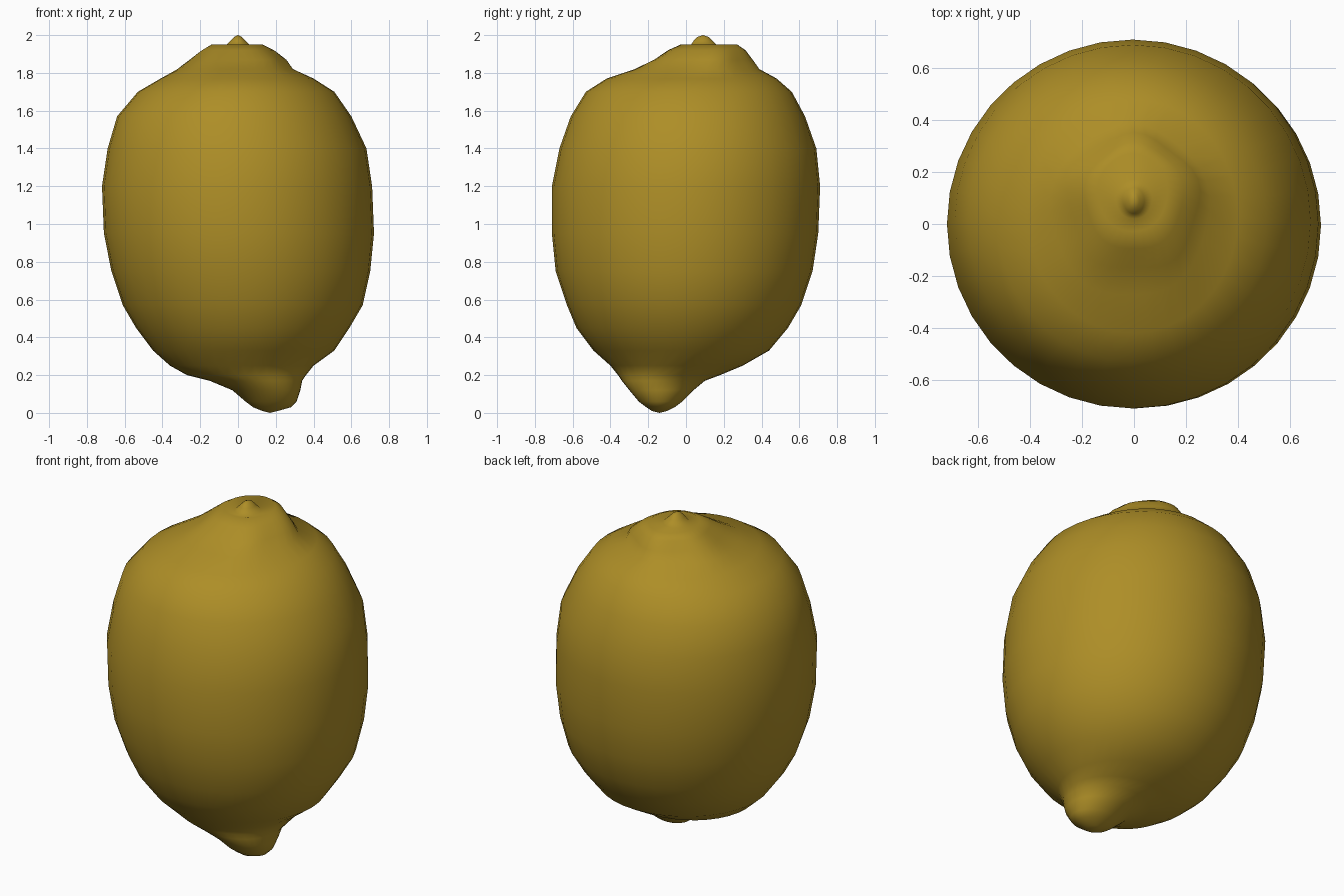
import bpy
import bmesh
import math
from mathutils import Vector

cube = bpy.data.objects.get("Cube")
if cube:
    bpy.data.objects.remove(cube, do_unlink=True)

SEGMENTS = 36

# Cross-sections of the fruit: height, left, right, front, back
SECTIONS = [
    (.01, .13, .21, -.18, -.1),
    (.03, .08, .28, -.21, -.06),
    (.06, .04, .31, -.25, -.02),
    (.12, -.03, .33, -.3, .04),
    (.17, -.15, .34, -.34, .1),
    (.2, -.27, .36, -.36, .18),
    (.25, -.36, .4, -.4, .3),
    (.33, -.45, .51, -.49, .44),
    (.45, -.54, .59, -.58, .54),
    (.57, -.61, .66, -.63, .61),
    (.75, -.67, .7, -.69, .67),
    (.95, -.71, .72, -.71, .7),
    (1.2, -.72, .71, -.71, .71),
    (1.4, -.69, .68, -.67, .69),
    (1.57, -.64, .6, -.61, .63),
    (1.7, -.53, .51, -.53, .56),
    (1.77, -.41, .4, -.42, .48),
    (1.82, -.32, .29, -.28, .38),
    (1.87, -.25, .25, -.18, .34),
    (1.92, -.19, .19, -.1, .31),
    (1.95, -.14, .13, -.03, .27),
    (1.94, -.07, .07, .02, .17),
    (1.97, -.04, .04, .04, .14),
    (1.99, -.02, .02, .06, .12),
]


def flat_material(name, colour):
    """Create a plain material with one colour."""
    material = bpy.data.materials.new(name)
    material.use_nodes = True
    material.diffuse_color = colour
    shader = material.node_tree.nodes["Principled BSDF"]
    shader.inputs["Base Color"].default_value = colour
    shader.inputs["Roughness"].default_value = .6
    return material


def section_ring(bm, height, left, right, front, back):
    """Add one oval ring of vertices, gently lumpy around the stem shoulder."""
    centre = Vector(((left + right) / 2, (front + back) / 2, height))
    ring = []
    for step in range(SEGMENTS):
        angle = math.tau * step / SEGMENTS
        shoulder = max(0, 1 - abs(height - 1.87) / .1)
        lump = 1 + .05 * shoulder * math.sin(5 * angle)
        offset = Vector((
            (right - left) / 2 * math.cos(angle) * lump,
            (back - front) / 2 * math.sin(angle) * lump,
            0,
        ))
        ring.append(bm.verts.new(centre + offset))
    return ring


def cap(bm, ring, tip):
    """Close a ring with a fan of triangles to a tip point."""
    point = bm.verts.new(tip)
    for step, vert in enumerate(ring):
        bm.faces.new((vert, ring[(step + 1) % SEGMENTS], point))


# Loft the body, the blossom tip below and the stem scar above as one skin
bm = bmesh.new()
rings = [section_ring(bm, *section) for section in SECTIONS]
for lower, upper in zip(rings, rings[1:]):
    for step in range(SEGMENTS):
        following = (step + 1) % SEGMENTS
        bm.faces.new((lower[step], lower[following], upper[following], upper[step]))
cap(bm, rings[0], (.17, -.14, 0))
cap(bm, rings[-1], (0, .09, 2))
bmesh.ops.recalc_face_normals(bm, faces=bm.faces)
for face in bm.faces:
    face.smooth = True

mesh = bpy.data.meshes.new("lemon_fruit")
bm.to_mesh(mesh)
bm.free()
mesh.materials.append(flat_material("lemon peel yellow", (.42, .27, .02, 1)))
fruit = bpy.data.objects.new("lemon_fruit", mesh)
bpy.context.collection.objects.link(fruit)
